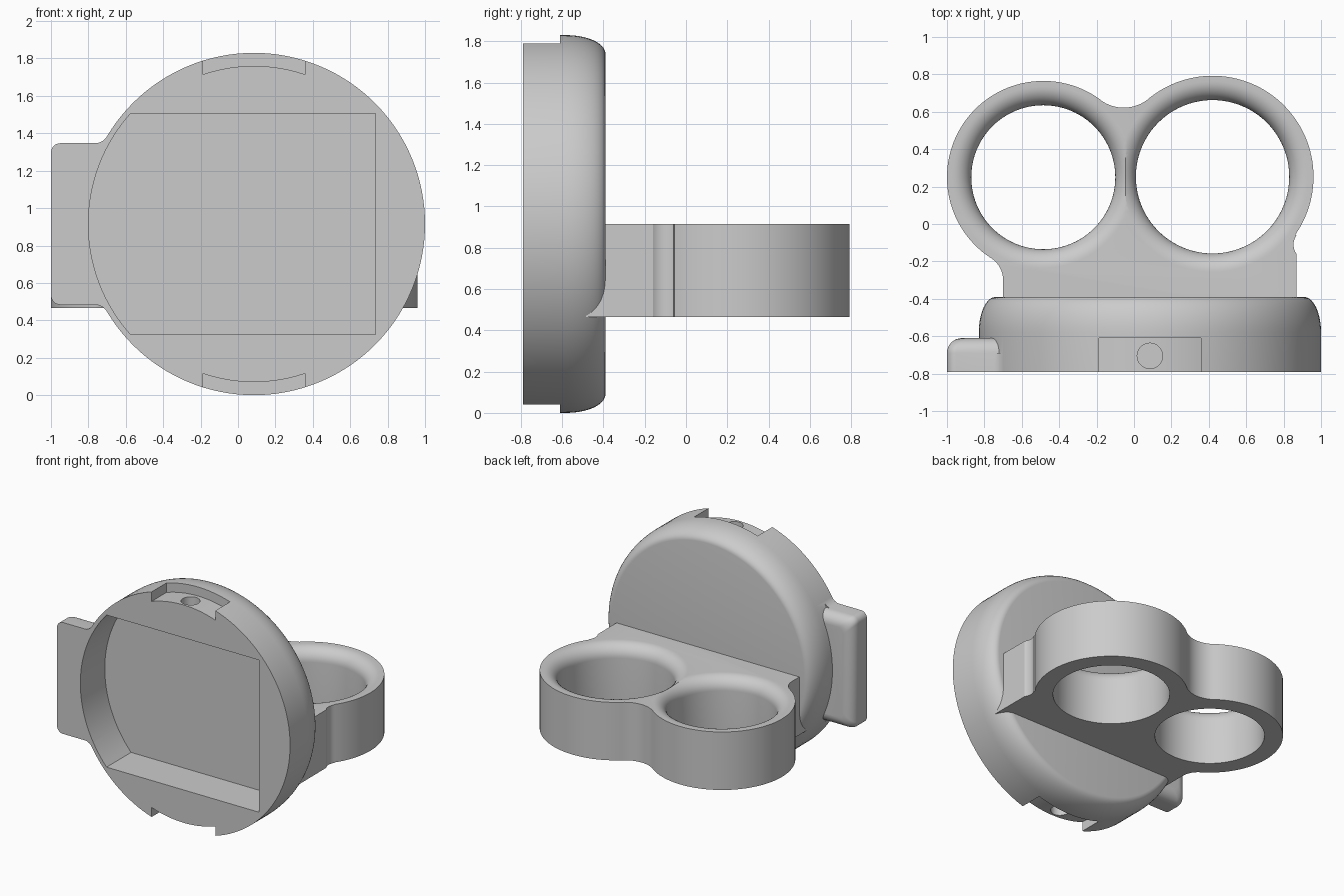
import bpy, bmesh
from math import sin, cos, pi, atan2, asin, radians
from mathutils import Vector

if "Cube" in bpy.data.objects:
    bpy.data.objects.remove(bpy.data.objects["Cube"])

grey = bpy.data.materials.new("light grey plastic")
grey.use_nodes = True
colour = (0.6, 0.6, 0.6, 1)
grey.diffuse_color = colour
grey.node_tree.nodes["Principled BSDF"].inputs["Base Color"].default_value = colour

CX, CZ, R = 0.085, 0.915, 0.915      # disc centre and radius
FRONT, STEP, BACK = -0.79, -0.61, -0.39
BOTTOM, TOP = 0.465, 0.915           # tray heights


def arc(c, r, a0, a1, n=24):
    return [(c[0] + r * cos(a0 + (a1 - a0) * i / n),
             c[1] + r * sin(a0 + (a1 - a0) * i / n)) for i in range(n + 1)]


def circle(c, r, n=96):
    return arc(c, r, 0, 2 * pi, n)[:-1]


def loft(name, rings):
    """Skin a stack of equal-length rings and cap both ends."""
    bm = bmesh.new()
    rows = [[bm.verts.new(p) for p in ring] for ring in rings]
    n = len(rows[0])
    for a, b in zip(rows, rows[1:]):
        for i in range(n):
            bm.faces.new((a[i], a[(i + 1) % n], b[(i + 1) % n], b[i]))
    bm.faces.new(rows[0][::-1])
    bm.faces.new(rows[-1])
    bmesh.ops.recalc_face_normals(bm, faces=bm.faces)
    mesh = bpy.data.meshes.new(name)
    bm.to_mesh(mesh)
    bm.free()
    mesh.materials.append(grey)
    ob = bpy.data.objects.new(name, mesh)
    bpy.context.collection.objects.link(ob)
    return ob


def along_y(points, y):
    return [(p[0], y, p[1]) for p in points]


def along_z(points, z):
    return [(p[0], p[1], z) for p in points]


def combine(target, other, operation):
    mod = target.modifiers.new("cut", 'BOOLEAN')
    mod.operation, mod.object, mod.solver = operation, other, 'EXACT'
    bpy.context.view_layer.objects.active = target
    bpy.ops.object.modifier_apply(modifier=mod.name)
    bpy.data.objects.remove(other)


# Round housing with a softened back edge
rings = [along_y(circle((CX, CZ), R, 128), FRONT)]
for i in range(11):
    t = i / 10 * pi / 2
    rings.append(along_y(circle((CX, CZ), R - 0.09 * (1 - cos(t)), 128),
                         -0.58 + (BACK + 0.58) * sin(t)))
housing = loft("round_housing", rings)


# Side tab with rounded corners and a softened back edge
def tab_ring(inset, y):
    x0, x1, half, r = -1 + inset, -0.6, 0.432 - inset, 0.05
    pts = []
    for k, (x, z) in enumerate([(x1 - r, half - r), (x0 + r, half - r),
                                (x0 + r, r - half), (x1 - r, r - half)]):
        pts += arc((x, CZ + z), r, k * pi / 2, (k + 1) * pi / 2, 8)
    return along_y(pts, y)


tab_rings = [tab_ring(0, FRONT)]
for i in range(9):
    t = i / 8 * pi / 2
    tab_rings.append(tab_ring(0.08 * (1 - cos(t)), STEP - 0.08 * (1 - sin(t))))
combine(housing, loft("side_tab", tab_rings), 'UNION')

# Small gussets where the tab meets the housing
for s in (1, -1):
    tri = [(-0.76, CZ + s * 0.428), (-0.725, CZ + s * 0.443),
           (-0.69, CZ + s * 0.475), (-0.66, CZ + s * 0.40)]
    combine(housing, loft("gusset", [along_y(tri, FRONT), along_y(tri, -0.69)]), 'UNION')

# Front pocket: straight on three sides, arched on the tab side
a = asin(0.59 / 0.885)
pocket = arc((CX, CZ), 0.885, pi - a, pi + a, 32) + [(0.735, CZ - 0.59), (0.735, CZ + 0.59)]
combine(housing, loft("pocket_cutter", [along_y(pocket, -0.9), along_y(pocket, -0.49)]),
        'DIFFERENCE')

# Notches and blind holes at the top and bottom of the rim
for s in (1, -1):
    a = asin(0.273 / 0.845)
    notch = [(x, CZ + s * z) for x, z in
             arc((CX, 0), 0.845, pi / 2 + a, pi / 2 - a) + [(CX + 0.273, 1.0), (CX - 0.273, 1.0)]]
    combine(housing, loft("notch_cutter", [along_y(notch, -0.9), along_y(notch, STEP)]),
            'DIFFERENCE')
    hole = circle((CX, -0.705), 0.068, 32)
    combine(housing, loft("hole_cutter", [along_z(hole, CZ + s * 0.74),
                                          along_z(hole, CZ + s * 0.95)]), 'DIFFERENCE')

# Twin-ring tray: outline of two rings blended into a straight shelf
ring_l, rl = Vector((-0.485, 0.25)), 0.515
ring_r, rr = Vector((0.42, 0.2525)), 0.54
blend_r, blend_top, blend_l = Vector((0.94, -0.11)), Vector((-0.055, 0.832)), Vector((-0.84, -0.30))


def heading(p, q):
    return atan2(q.y - p.y, q.x - p.x)


def turn(p, q):
    return heading(p, q) % (2 * pi)


outline = [(0.87, -0.485)]
outline += arc(blend_r, 0.087, radians(215), turn(blend_r, ring_r), 12)
outline += arc(ring_r, rr, heading(ring_r, blend_r), heading(ring_r, blend_top), 56)
outline += arc(blend_top, 0.21, heading(blend_top, ring_r), heading(blend_top, ring_l), 16)
outline += arc(ring_l, rl, heading(ring_l, blend_top), turn(ring_l, blend_l), 56)
outline += arc(blend_l, 0.14, heading(blend_l, ring_l), 0, 12)
outline += [(-0.70, -0.485)]
tray = loft("twin_ring_tray", [along_z(outline, BOTTOM), along_z(outline, TOP)])

# Through holes with a rounded upper lip
LIP = 0.1
for centre, r in ((ring_l, 0.385), (ring_r, 0.41)):
    rings = [along_z(circle(centre, r), BOTTOM - 0.1)]
    for i in range(11):
        t = i / 10 * pi / 2
        rings.append(along_z(circle(centre, r + LIP * (1 - cos(t))), TOP - LIP * (1 - sin(t))))
    rings.append(along_z(circle(centre, r + LIP), TOP + 0.1))
    combine(tray, loft("ring_cutter", rings), 'DIFFERENCE')

# Smooth curved faces, keep edges crisp
for ob in (housing, tray):
    bpy.ops.object.select_all(action='DESELECT')
    ob.select_set(True)
    bpy.context.view_layer.objects.active = ob
    bpy.ops.object.shade_smooth_by_angle(angle=radians(30))
